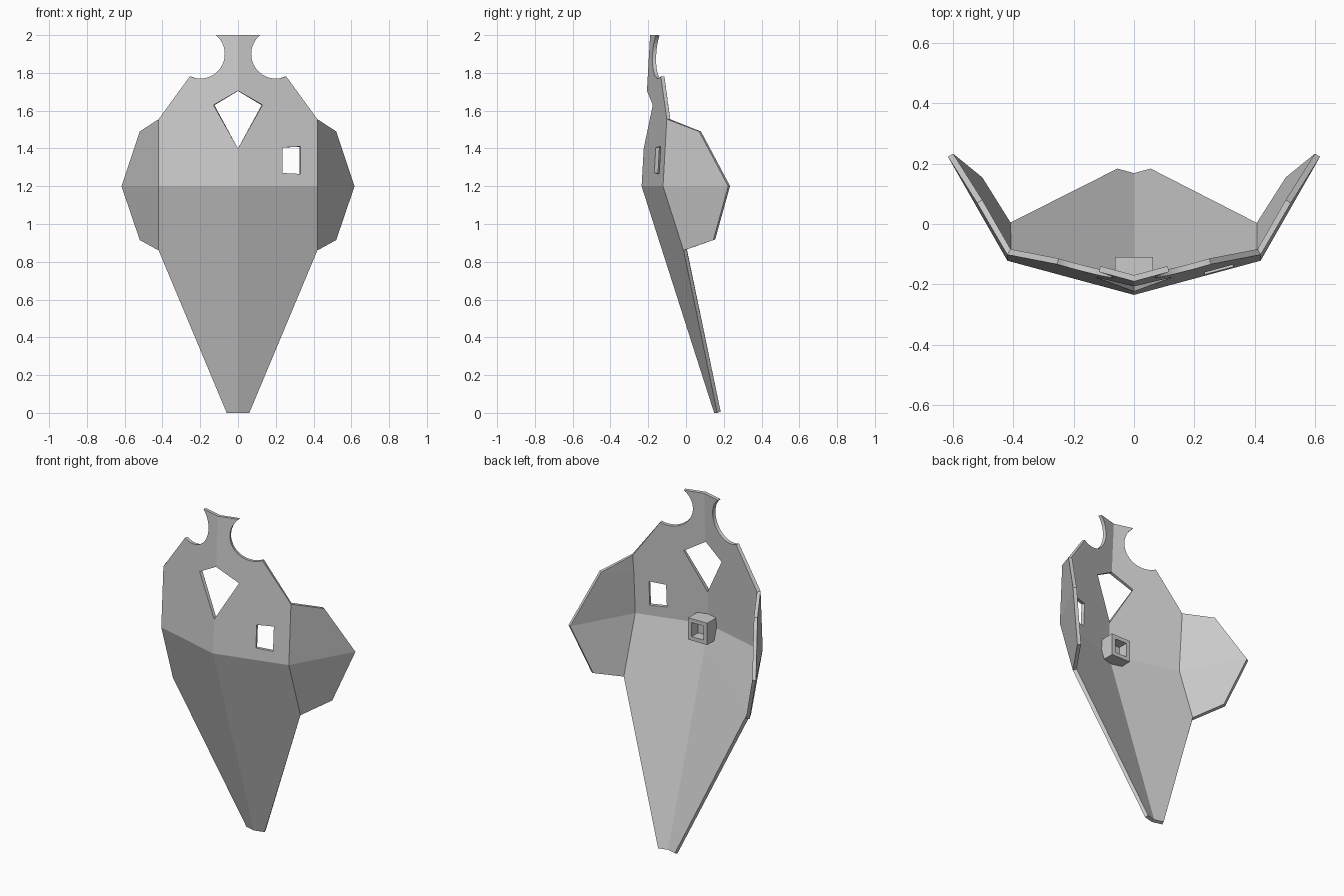
import bpy, bmesh
from math import radians, cos, sin

if "Cube" in bpy.data.objects:
    bpy.data.objects.remove(bpy.data.objects["Cube"])

FOLD_X, FOLD_Z = 0.42, 1.2


def front_y(x, z):
    """Depth of the folded front face: centre ridge, side folds, waist fold."""
    x = abs(x)
    across = 0.27 * min(x, FOLD_X) + 1.75 * max(x - FOLD_X, 0)
    up = 0.056 * (z - FOLD_Z) if z > FOLD_Z else 0.32 * (FOLD_Z - z)
    return -0.235 + across + up


def bisect(bm, co, no):
    bmesh.ops.bisect_plane(bm, geom=bm.verts[:] + bm.edges[:] + bm.faces[:],
                           dist=1e-5, plane_co=co, plane_no=no)


def make_object(name, bm):
    me = bpy.data.meshes.new(name)
    bm.to_mesh(me)
    bm.free()
    ob = bpy.data.objects.new(name, me)
    bpy.context.collection.objects.link(ob)
    return ob


# Shield outline: right half from the foot up, ending in a round neck notch
half = [(0.06, 0), (FOLD_X, 0.86), (0.52, 0.915), (0.617, FOLD_Z),
        (0.52, 1.49), (FOLD_X, 1.555)]
for i in range(21):
    a = radians(295 - 165 * i / 20)
    half.append((0.2 + 0.13 * cos(a), 1.9 + 0.13 * sin(a)))
half[-1] = (half[-1][0], 2.0)
outline = half + [(-x, z) for x, z in reversed(half)]

# Kite-shaped window and small side window
kite = [(0, 1.705), (0.13, 1.63), (0, 1.4), (-0.13, 1.63)]
side_window = [(0.235, 1.27), (0.33, 1.265), (0.33, 1.41), (0.235, 1.405)]

# Fill flat, cut along the folds, then push into depth
bm = bmesh.new()
for loop in (outline, kite, side_window):
    vs = [bm.verts.new((x, 0, z)) for x, z in loop]
    for a, b in zip(vs, vs[1:] + vs[:1]):
        bm.edges.new((a, b))
bmesh.ops.triangle_fill(bm, use_beauty=True, use_dissolve=False,
                        edges=bm.edges[:], normal=(0, -1, 0))
for x in (-FOLD_X, 0, FOLD_X):
    bisect(bm, (x, 0, 0), (1, 0, 0))
bisect(bm, (0, 0, FOLD_Z), (0, 0, 1))
bm.normal_update()
for f in bm.faces:
    if f.normal.y > 0:
        f.normal_flip()
for v in bm.verts:
    v.co.y = front_y(v.co.x, v.co.z)
bm.normal_update()
plate = make_object("shield_plate", bm)
sol = plate.modifiers.new("thickness", 'SOLIDIFY')
sol.thickness = 0.02
sol.offset = -1
sol.use_even_offset = True
sol.use_quality_normals = True

# Mounting block on the back, its base following the folded plate
bm = bmesh.new()
bmesh.ops.create_cube(bm, size=1)
for v in bm.verts:
    v.co = (v.co.x * 0.125, -0.11 if v.co.y > 0 else -0.2, FOLD_Z + v.co.z * 0.13)
back = max(bm.faces, key=lambda f: f.calc_center_median().y)
# Square socket
bmesh.ops.inset_region(bm, faces=[back], thickness=0.033)
for v in bmesh.ops.extrude_discrete_faces(bm, faces=[back])['faces'][0].verts:
    v.co.y -= 0.06
bisect(bm, (0, 0, 0), (1, 0, 0))
bisect(bm, (0, 0, FOLD_Z), (0, 0, 1))
for v in bm.verts:
    if v.co.y < -0.19:
        v.co.y = front_y(v.co.x, v.co.z) + 0.01
bmesh.ops.recalc_face_normals(bm, faces=bm.faces[:])
make_object("mounting_block", bm)
